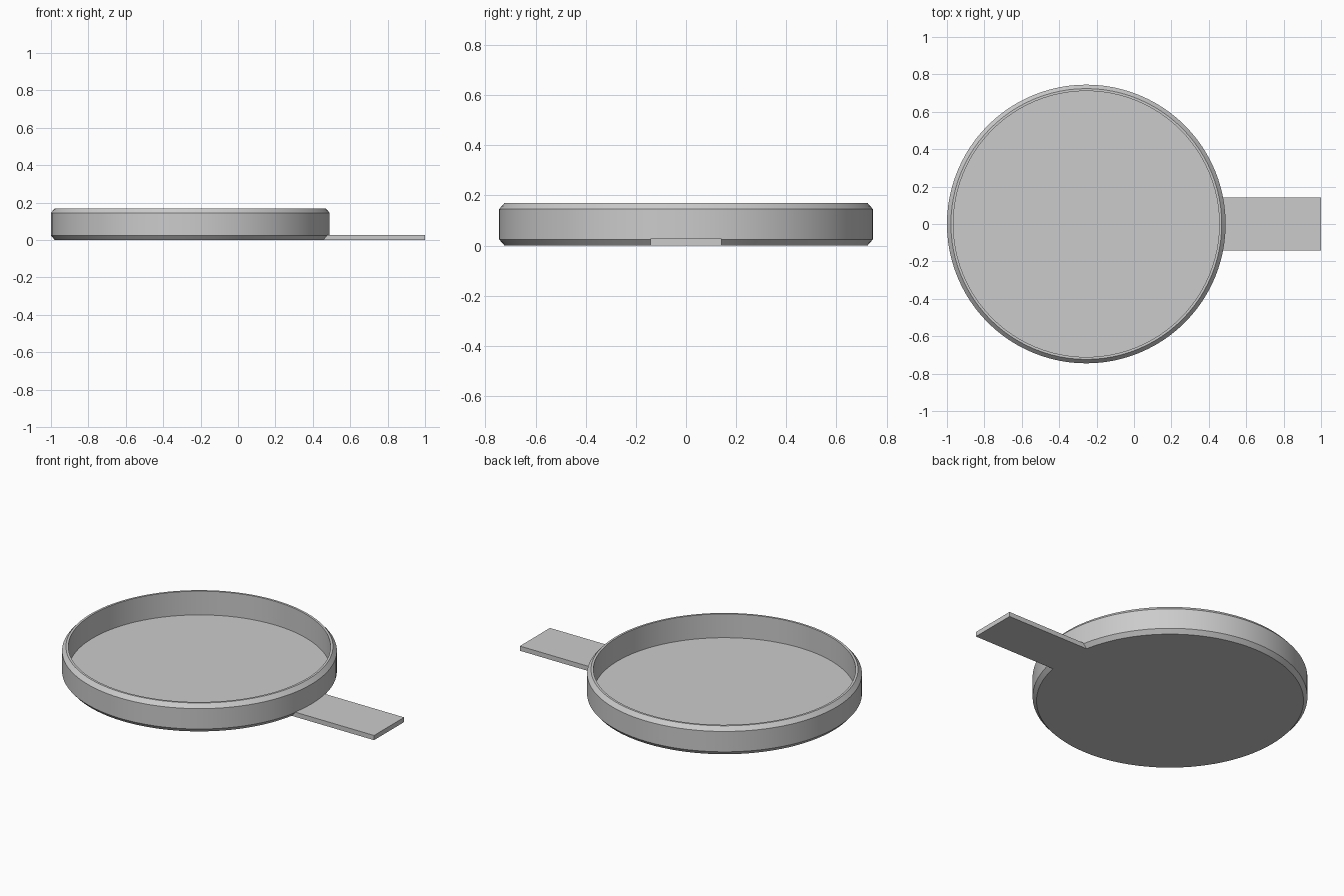
import bpy
import bmesh
from math import radians
from mathutils import Matrix, Vector

default = bpy.data.objects.get("Cube")
if default:
    bpy.data.objects.remove(default, do_unlink=True)

CENTRE_X = -0.255
RADIUS, HEIGHT = 0.745, 0.17
CHAMFER_R, CHAMFER_Z = 0.021, 0.024
INNER_R, FLOOR_Z = 0.711, 0.028
SEGMENTS = 96

grey = bpy.data.materials.new("plain grey")
grey.use_nodes = True
grey.diffuse_color = (0.6, 0.6, 0.6, 1)
grey.node_tree.nodes["Principled BSDF"].inputs["Base Color"].default_value = grey.diffuse_color


def add_object(name, bm):
    bmesh.ops.recalc_face_normals(bm, faces=bm.faces)
    mesh = bpy.data.meshes.new(name)
    bm.to_mesh(mesh)
    bm.free()
    mesh.materials.append(grey)
    obj = bpy.data.objects.new(name, mesh)
    bpy.context.collection.objects.link(obj)
    return obj


# Round tray: chamfered outer wall, flat rim, straight inner wall, flat floor
profile = [
    (0, 0),
    (RADIUS - CHAMFER_R, 0),
    (RADIUS, CHAMFER_Z),
    (RADIUS, HEIGHT - CHAMFER_Z),
    (RADIUS - CHAMFER_R, HEIGHT),
    (INNER_R, HEIGHT),
    (INNER_R, FLOOR_Z),
    (0, FLOOR_Z),
]
bm = bmesh.new()
verts = [bm.verts.new((r, 0, z)) for r, z in profile]
edges = [bm.edges.new(pair) for pair in zip(verts, verts[1:])]
bmesh.ops.spin(bm, geom=verts + edges, cent=(0, 0, 0), axis=(0, 0, 1),
               angle=radians(360), steps=SEGMENTS, use_merge=True)
bmesh.ops.remove_doubles(bm, verts=bm.verts, dist=0.0001)
tray = add_object("tray", bm)
tray.location.x = CENTRE_X

bpy.ops.object.select_all(action="DESELECT")
tray.select_set(True)
bpy.context.view_layer.objects.active = tray
bpy.ops.object.shade_smooth_by_angle(angle=radians(25))

# Flat handle, running from just inside the base edge
start, end, width = 0.453, 1.0, 0.284
bm = bmesh.new()
bmesh.ops.create_cube(bm, size=1, matrix=Matrix.LocRotScale(
    Vector(((start + end) / 2, 0, FLOOR_Z / 2)), None,
    Vector((end - start, width, FLOOR_Z))))
add_object("handle", bm)
